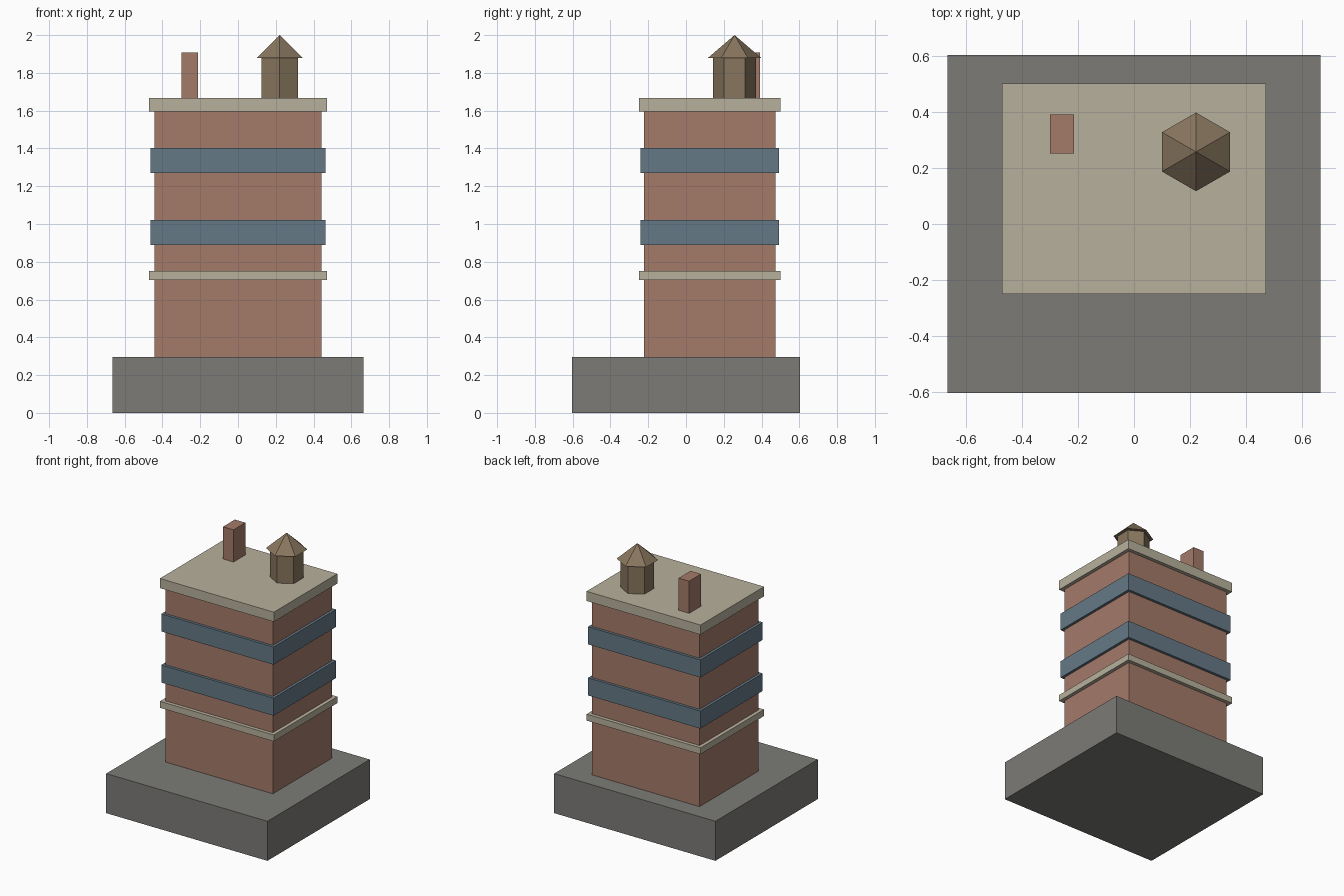
import bpy, bmesh, math

if "Cube" in bpy.data.objects:
    bpy.data.objects.remove(bpy.data.objects["Cube"])


def material(name, rgb):
    """Flat colour given as 0-255 sRGB, stored as linear."""
    mat = bpy.data.materials.new(name)
    lin = [((c / 255 + 0.055) / 1.055) ** 2.4 for c in rgb]
    mat.diffuse_color = (*lin, 1)
    mat.use_nodes = True
    mat.node_tree.nodes["Principled BSDF"].inputs["Base Color"].default_value = mat.diffuse_color
    return mat


STONE = material("grey stone", (124, 123, 119))
BRICK = material("red brick", (164, 122, 105))
TRIM = material("pale trim", (183, 176, 156))
GLASS = material("blue glass", (101, 121, 134))
WOOD = material("weathered wood", (136, 118, 94))


def add_object(name, bm, mat):
    mesh = bpy.data.meshes.new(name)
    bm.to_mesh(mesh)
    bm.free()
    mesh.materials.append(mat)
    obj = bpy.data.objects.new(name, mesh)
    bpy.context.collection.objects.link(obj)
    return obj


def box(name, x, y, z, mat):
    """Box from (min, max) ranges on each axis."""
    bm = bmesh.new()
    bmesh.ops.create_cube(bm, size=1)
    for v in bm.verts:
        v.co = [(r[0] + r[1]) / 2 + c * (r[1] - r[0])
                for r, c in zip((x, y, z), v.co)]
    return add_object(name, bm, mat)


def hexagon(name, r_low, r_high, z, mat):
    """Six-sided prism or pyramid with corners towards front and back."""
    bm = bmesh.new()
    bmesh.ops.create_cone(bm, cap_ends=True, segments=6, radius1=r_low,
                          radius2=r_high, depth=z[1] - z[0])
    bmesh.ops.remove_doubles(bm, verts=bm.verts, dist=1e-5)
    # Put a corner on the y axis whatever the starting angle
    corner = max((v for v in bm.verts if v.co.z < 0), key=lambda v: v.co.y)
    turn = math.pi / 2 - math.atan2(corner.co.y, corner.co.x)
    c, s = math.cos(turn), math.sin(turn)
    for v in bm.verts:
        px, py, pz = v.co
        v.co = (0.221 + px * c - py * s, 0.257 + px * s + py * c,
                pz + (z[0] + z[1]) / 2)
    return add_object(name, bm, mat)


# Ground block and brick tower
HALF_X, FRONT, BACK = 0.443, -0.222, 0.473
box("base_block", (-0.665, 0.665), (-0.603, 0.603), (0, 0.295), STONE)
box("tower", (-HALF_X, HALF_X), (FRONT, BACK), (0.295, 1.595), BRICK)

# Bands wrapping the tower, each standing out by a small margin
for name, out, z, mat in (
        ("belt_course", 0.027, (0.703, 0.751), TRIM),
        ("lower_window_band", 0.020, (0.890, 1.021), GLASS),
        ("upper_window_band", 0.020, (1.271, 1.402), GLASS),
        ("roof_slab", 0.027, (1.595, 1.667), TRIM)):
    box(name, (-HALF_X - out, HALF_X + out), (FRONT - out, BACK + out), z, mat)

# Roof furniture
box("chimney", (-0.300, -0.213), (0.251, 0.391), (1.667, 1.907), BRICK)
hexagon("water_tank", 0.113, 0.113, (1.667, 1.88), WOOD)
hexagon("tank_roof", 0.140, 0, (1.88, 2.0), WOOD)
